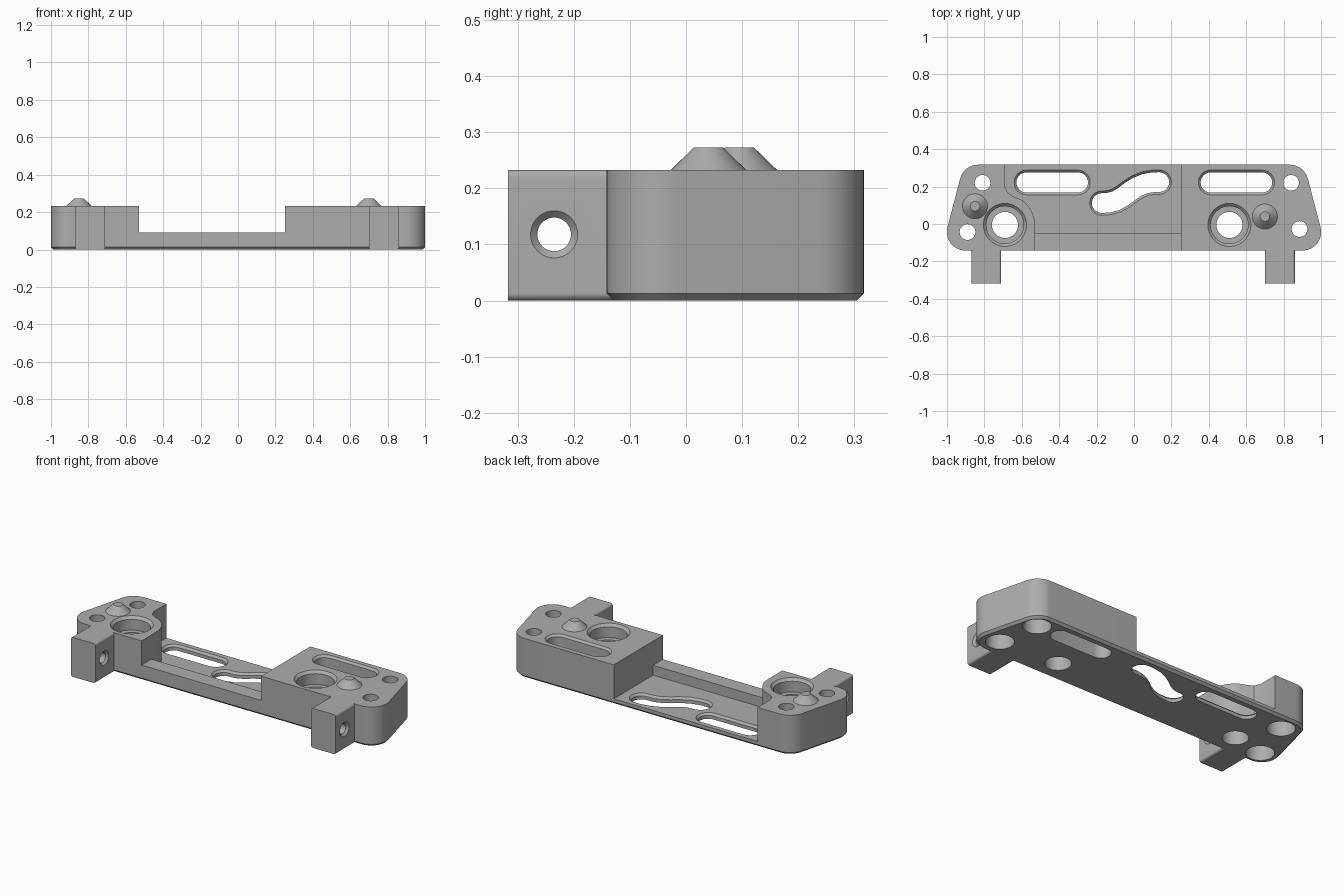
import bpy, math
from mathutils import Vector, Matrix

cube = bpy.data.objects.get("Cube")
if cube:
    bpy.data.objects.remove(cube)

TOP, FLOOR, LIP, CHAMFER = 0.233, 0.032, 0.09, 0.013
BACK, FRONT = 0.317, -0.142

grey = bpy.data.materials.new("machined grey")
grey.use_nodes = True
grey.diffuse_color = (0.42, 0.42, 0.42, 1)
grey.node_tree.nodes["Principled BSDF"].inputs["Base Color"].default_value = grey.diffuse_color


def arc(center, r, start, end, steps=12):
    return [Vector((center[0] + r * math.cos(a), center[1] + r * math.sin(a)))
            for a in (math.radians(start + (end - start) * i / steps) for i in range(steps + 1))]


def circle(center, r=1.0, n=40):
    return arc(center, r, 0, 360, n)[:-1]


def rounded(corners, r):
    """Counter-clockwise polygon with every corner filleted."""
    out = []
    for i, c in enumerate(corners):
        p = Vector(c)
        a = (Vector(corners[i - 1]) - p).normalized()
        b = (Vector(corners[(i + 1) % len(corners)]) - p).normalized()
        half = a.angle(b) / 2
        center = p + (a + b).normalized() * r / math.sin(half)
        start = math.degrees(math.atan2(a.x, -a.y))
        out += arc(center, r, start, start + 180 - math.degrees(2 * half))
    return out


def stroke(path, r):
    """Slot outline: a path thickened by r with round ends."""
    path = [Vector(p) for p in path]
    dirs = [(path[min(i + 1, len(path) - 1)] - path[max(i - 1, 0)]).normalized()
            for i in range(len(path))]
    side = [Vector((d.y, -d.x)) * r for d in dirs]
    a0 = math.degrees(math.atan2(dirs[0].y, dirs[0].x))
    a1 = math.degrees(math.atan2(dirs[-1].y, dirs[-1].x))
    return ([p + s for p, s in zip(path, side)][:-1] + arc(path[-1], r, a1 - 90, a1 + 90)
            + [p - s for p, s in zip(path, side)][-2:0:-1] + arc(path[0], r, a0 + 90, a0 + 270)[:-1])


def grow(pts, d):
    """Offset a counter-clockwise outline outwards by d."""
    out = []
    for i, p in enumerate(pts):
        e1 = (p - pts[i - 1]).normalized()
        e2 = (pts[(i + 1) % len(pts)] - p).normalized()
        n1, n2 = Vector((e1.y, -e1.x)), Vector((e2.y, -e2.x))
        out.append(p + (n1 + n2) * d / (1 + n1.dot(n2)))
    return out


def prism(name, pts, layers, matrix=Matrix()):
    """Stack copies of an outline at (height, growth) layers into a solid."""
    n, verts, faces = len(pts), [], []
    for z, d in layers:
        verts += [(p.x, p.y, z) for p in grow(pts, d)]
    for k in range(len(layers) - 1):
        for i in range(n):
            j = (i + 1) % n
            faces.append((k * n + i, k * n + j, k * n + n + j, k * n + n + i))
    faces += [tuple(reversed(range(n))), tuple(range(len(verts) - n, len(verts)))]
    mesh = bpy.data.meshes.new(name)
    mesh.from_pydata(verts, [], faces)
    mesh.transform(matrix)
    mesh.materials.append(grey)
    obj = bpy.data.objects.new(name, mesh)
    bpy.context.collection.objects.link(obj)
    return obj


def combine(obj, tool, operation="DIFFERENCE"):
    tool.hide_render = True
    mod = obj.modifiers.new("combine", "BOOLEAN")
    mod.operation, mod.solver, mod.object = operation, "EXACT", tool
    bpy.context.view_layer.objects.active = obj
    bpy.ops.object.modifier_apply(modifier=mod.name)
    bpy.data.objects.remove(tool)


def smooth(obj):
    bpy.ops.object.select_all(action="DESELECT")
    obj.select_set(True)
    bpy.context.view_layer.objects.active = obj
    bpy.ops.object.shade_smooth_by_angle(angle=math.radians(25))


# Bracket body with a chamfered underside
outline = rounded([(-1.03, FRONT), (1.03, FRONT), (0.91, BACK), (-0.91, BACK)], 0.1)
body = prism("bracket_body", outline, [(0, -CHAMFER), (CHAMFER, 0), (TOP, 0)])

# Recessed middle: low floor curving round the left boss, higher lip in front
boss = (-0.69, -0.005)
recess = ([Vector(p) for p in [(-0.53, -0.05), (0.25, -0.05), (0.25, 0.4), (-0.69, 0.4),
                               (-0.69, 0.2), (-0.675, 0.165), (-0.645, 0.147)]]
          + arc(boss, 0.16, 60, 0))
combine(body, prism("recess_cutter", recess, [(FLOOR, 0), (0.4, 0)]))
lip = [Vector(p) for p in [(-0.53, -0.3), (0.25, -0.3), (0.25, -0.04), (-0.53, -0.04)]]
combine(body, prism("lip_cutter", lip, [(LIP, 0), (0.4, 0)]))

# Front lugs with a chamfered cross hole
to_y = Matrix(((1, 0, 0, 0), (0, 0, 1, 0), (0, 1, 0, 0), (0, 0, 0, 1)))
to_x = Matrix(((0, 0, 1, 0), (1, 0, 0, 0), (0, 1, 0, 0), (0, 0, 0, 1)))
for x in (-0.87, 0.70):
    section = rounded([(x, 0), (x + 0.16, 0), (x + 0.16, TOP), (x, TOP)], CHAMFER)
    lug = prism("lug", section, [(-0.317, 0), (-0.12, 0)], to_y)
    lug.data.flip_normals()
    combine(body, lug, "UNION")
    hole = circle((-0.235, 0.118), 0.03)
    combine(body, prism("cross_hole_cutter", hole, [
        (x - 0.01, 0.022), (x + 0.012, 0), (x + 0.148, 0), (x + 0.17, 0.022)], to_x))

# Slots with chamfered top rims
bend = [(-0.172, 0.112), (-0.135, 0.114), (-0.095, 0.125), (-0.06, 0.145), (-0.02, 0.175),
        (0.02, 0.2), (0.06, 0.216), (0.1, 0.223), (0.135, 0.224)]
for path, r, z in [([(-0.575, 0.222), (-0.3, 0.222)], 0.054, FLOOR),
                   ([(0.41, 0.222), (0.685, 0.222)], 0.054, TOP),
                   (bend, 0.053, FLOOR)]:
    combine(body, prism("slot_cutter", stroke(path, r), [
        (-0.1, 0), (z - 0.012, 0), (z, 0.012), (z + 0.05, 0.012)]))

# Bearing pockets with a smaller through hole
for x in (boss[0], 0.51):
    combine(body, prism("pocket_cutter", circle((x, boss[1]), 0.07), [
        (-0.1, 0), (0.155, 0), (0.155, 0.03), (TOP - 0.015, 0.03), (TOP, 0.045), (0.3, 0.045)]))

# Screw holes, counterbored from below
for spot in [(-0.81, 0.22), (-0.89, -0.043), (0.84, 0.22), (0.885, -0.027)]:
    combine(body, prism("screw_cutter", circle(spot, 0.042), [
        (-0.1, 0.033), (0.12, 0.033), (0.12, 0), (0.3, 0)]))
smooth(body)

# Conical locating studs
for name, spot in [("right_stud", (-0.85, 0.095)), ("left_stud", (0.70, 0.04))]:
    smooth(prism(name, circle(spot, 0.067), [(TOP - 0.005, 0), (TOP, 0), (TOP + 0.04, -0.041)]))
